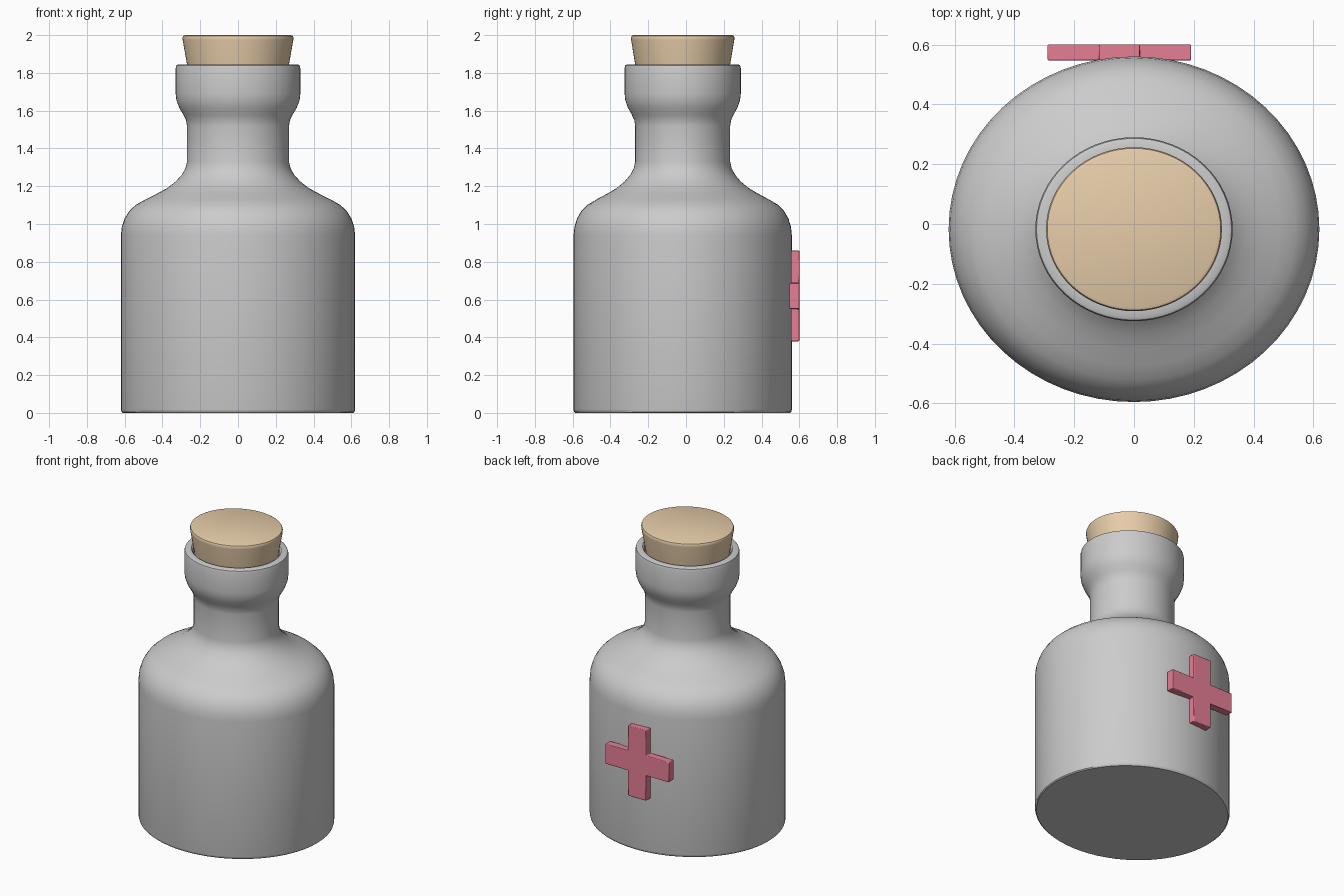
import bpy, bmesh, math

if "Cube" in bpy.data.objects:
    bpy.data.objects.remove(bpy.data.objects["Cube"])

CENTER_Y = -0.0175   # bottle axis
SQUASH = 0.932       # slightly oval in plan
SIDES = 64


def material(name, rgb):
    m = bpy.data.materials.new(name)
    m.diffuse_color = (*rgb, 1)
    m.use_nodes = True
    m.node_tree.nodes["Principled BSDF"].inputs["Base Color"].default_value = m.diffuse_color
    return m


def finish(name, bm, mat=None, angle=35):
    bmesh.ops.recalc_face_normals(bm, faces=bm.faces)
    mesh = bpy.data.meshes.new(name)
    bm.to_mesh(mesh)
    bm.free()
    ob = bpy.data.objects.new(name, mesh)
    bpy.context.collection.objects.link(ob)
    if mat:
        mesh.materials.append(mat)
    bpy.ops.object.select_all(action='DESELECT')
    ob.select_set(True)
    bpy.context.view_layer.objects.active = ob
    bpy.ops.object.shade_smooth_by_angle(angle=math.radians(angle))
    return ob


def lathe(name, profile, mat=None):
    """Oval turned solid from (radius, z) points, capped at both ends."""
    bm = bmesh.new()
    rings = []
    for r, z in profile:
        rings.append([bm.verts.new((r * math.cos(a), CENTER_Y + SQUASH * r * math.sin(a), z))
                      for a in (2 * math.pi * i / SIDES for i in range(SIDES))])
    for lo, hi in zip(rings, rings[1:]):
        for i in range(SIDES):
            j = (i + 1) % SIDES
            bm.faces.new((lo[i], lo[j], hi[j], hi[i]))
    bm.faces.new(rings[0])
    bm.faces.new(rings[-1])
    return finish(name, bm, mat)


# Bottle: body, shoulder, neck, flared lip and recessed mouth
lathe("bottle", [
    (0.61, 0), (0.617, 0.006), (0.62, 0.018), (0.62, 0.94), (0.615, 0.985),
    (0.60, 1.03), (0.575, 1.07), (0.54, 1.102), (0.49, 1.13), (0.43, 1.16),
    (0.375, 1.19), (0.33, 1.225), (0.298, 1.26), (0.278, 1.295), (0.27, 1.33),
    (0.27, 1.52), (0.275, 1.55), (0.29, 1.58), (0.312, 1.617), (0.326, 1.655),
    (0.33, 1.69), (0.33, 1.825), (0.326, 1.84), (0.315, 1.845), (0.285, 1.845),
    (0.275, 1.835), (0.27, 1.80)])

# Tapered cork stopper
lathe("cork", [
    (0.262, 1.79), (0.270, 1.845), (0.293, 1.975), (0.294, 1.987),
    (0.290, 1.996), (0.280, 2.0)], material("cork", (0.80, 0.61, 0.40)))

# Red cross badge on the back: plus outline, extruded
L, W, CX, CZ = 0.24, 0.068, -0.049, 0.619
quarter = [(L, -W), (L, W), (W, W)]
bm = bmesh.new()
outline = []
for k in range(4):
    c, s = round(math.cos(k * math.pi / 2)), round(math.sin(k * math.pi / 2))
    outline += [bm.verts.new((CX + x * c - z * s, 0.547, CZ + x * s + z * c)) for x, z in quarter]
face = bm.faces.new(outline)
new = bmesh.ops.extrude_face_region(bm, geom=[face])["geom"]
bmesh.ops.translate(bm, vec=(0, 0.053, 0), verts=[g for g in new if isinstance(g, bmesh.types.BMVert)])
if not any(len(f.verts) == 12 and abs(f.calc_center_median().y - 0.547) < 1e-4 for f in bm.faces):
    bm.faces.new(outline)
cross = finish("cross_badge", bm, material("red", (0.80, 0.21, 0.30)), 30)
bevel = cross.modifiers.new("bevel", 'BEVEL')
bevel.width = 0.004
bevel.segments = 2
